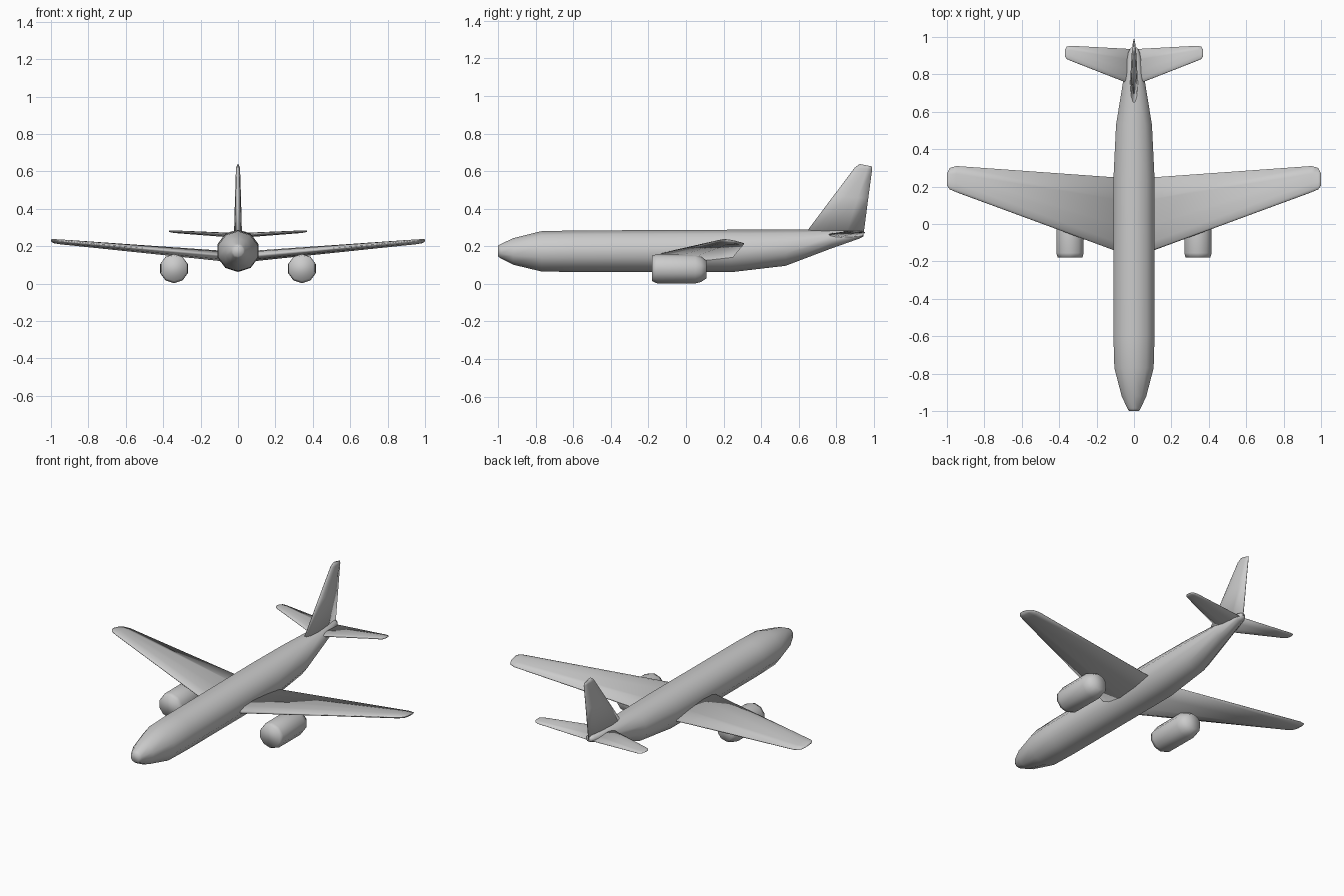
import bpy, bmesh, math
from mathutils import Vector

if "Cube" in bpy.data.objects:
    bpy.data.objects.remove(bpy.data.objects["Cube"])


def loft(name, rings, mirror=False):
    """Skin a list of equal-sized point rings, cap both ends, shade smooth."""
    bm = bmesh.new()
    rows = [[bm.verts.new(p) for p in ring] for ring in rings]
    n = len(rows[0])
    for a, b in zip(rows, rows[1:]):
        for i in range(n):
            j = (i + 1) % n
            bm.faces.new((a[i], a[j], b[j], b[i]))
    bm.faces.new(rows[0])
    bm.faces.new(rows[-1])
    bmesh.ops.recalc_face_normals(bm, faces=bm.faces)
    for f in bm.faces:
        f.smooth = True
    mesh = bpy.data.meshes.new(name)
    bm.to_mesh(mesh)
    bm.free()
    ob = bpy.data.objects.new(name, mesh)
    bpy.context.collection.objects.link(ob)
    if mirror:
        ob.modifiers.new("Mirror", 'MIRROR')
    return ob


def ring(x, y, low, high, half_width, sides=10):
    """Cross-section of a tube running along y."""
    pts = []
    for i in range(sides):
        a = math.pi / 2 + i * math.tau / sides
        pts.append((x + half_width * math.cos(a) / math.cos(math.pi / sides),
                    y, (low + high) / 2 + (high - low) / 2 * math.sin(a)))
    return pts


# Half aerofoil: chord fraction, thickness fraction
FOIL = [(0.02, 0.3), (0.12, 0.75), (0.35, 1.0), (0.7, 0.65), (1.0, 0.1)]


def foil(lead, trail, thick, axis):
    """Aerofoil section between two points, thickened along axis."""
    lead, trail, up = Vector(lead), Vector(trail), Vector(axis) * thick / 2
    top = [lead.lerp(trail, t) + up * h for t, h in FOIL]
    bottom = [lead.lerp(trail, t) - up * h for t, h in reversed(FOIL)]
    return [lead] + top + bottom


# Fuselage: y, bottom z, top z, half width
body = [(-1.0, 0.145, 0.205, 0.027), (-0.985, 0.135, 0.212, 0.036),
        (-0.92, 0.102, 0.243, 0.066), (-0.77, 0.066, 0.28, 0.105),
        (-0.6, 0.063, 0.284, 0.11), (0.24, 0.062, 0.288, 0.11),
        (0.53, 0.096, 0.288, 0.096), (0.77, 0.187, 0.288, 0.057),
        (0.92, 0.24, 0.286, 0.03), (0.945, 0.252, 0.278, 0.015)]
loft("fuselage", [ring(0, *s) for s in body])

# Main wings
Z = (0, 0, 1)
loft("wings", [
    foil((0.04, -0.165, 0.147), (0.04, 0.245, 0.138), 0.058, Z),
    foil((0.95, 0.17, 0.228), (0.95, 0.31, 0.214), 0.026, Z),
    foil((0.985, 0.185, 0.232), (0.985, 0.3, 0.218), 0.02, Z),
    foil((1.0, 0.205, 0.234), (1.0, 0.27, 0.226), 0.01, Z)], True)

# Tailplane
loft("tailplane", [
    foil((0.005, 0.742, 0.258), (0.005, 0.935, 0.256), 0.026, Z),
    foil((0.34, 0.873, 0.279), (0.34, 0.953, 0.274), 0.014, Z),
    foil((0.36, 0.882, 0.28), (0.36, 0.948, 0.276), 0.01, Z),
    foil((0.37, 0.897, 0.281), (0.37, 0.93, 0.279), 0.005, Z)], True)

# Vertical fin
X = (1, 0, 0)
loft("fin", [
    foil((0, 0.64, 0.275), (0, 0.945, 0.262), 0.042, X),
    foil((0, 0.785, 0.468), (0, 0.97, 0.455), 0.032, X),
    foil((0, 0.898, 0.618), (0, 0.991, 0.61), 0.022, X),
    foil((0, 0.925, 0.638), (0, 0.99, 0.625), 0.01, X)])

# Engines: y, bottom z, top z, half width
nacelle = [(-0.18, 0.014, 0.15, 0.066), (-0.155, 0.003, 0.158, 0.073),
           (0.05, 0.002, 0.158, 0.074), (0.08, 0.01, 0.146, 0.066),
           (0.11, 0.03, 0.124, 0.046)]
loft("engines", [ring(0.342, *s) for s in nacelle], True)
